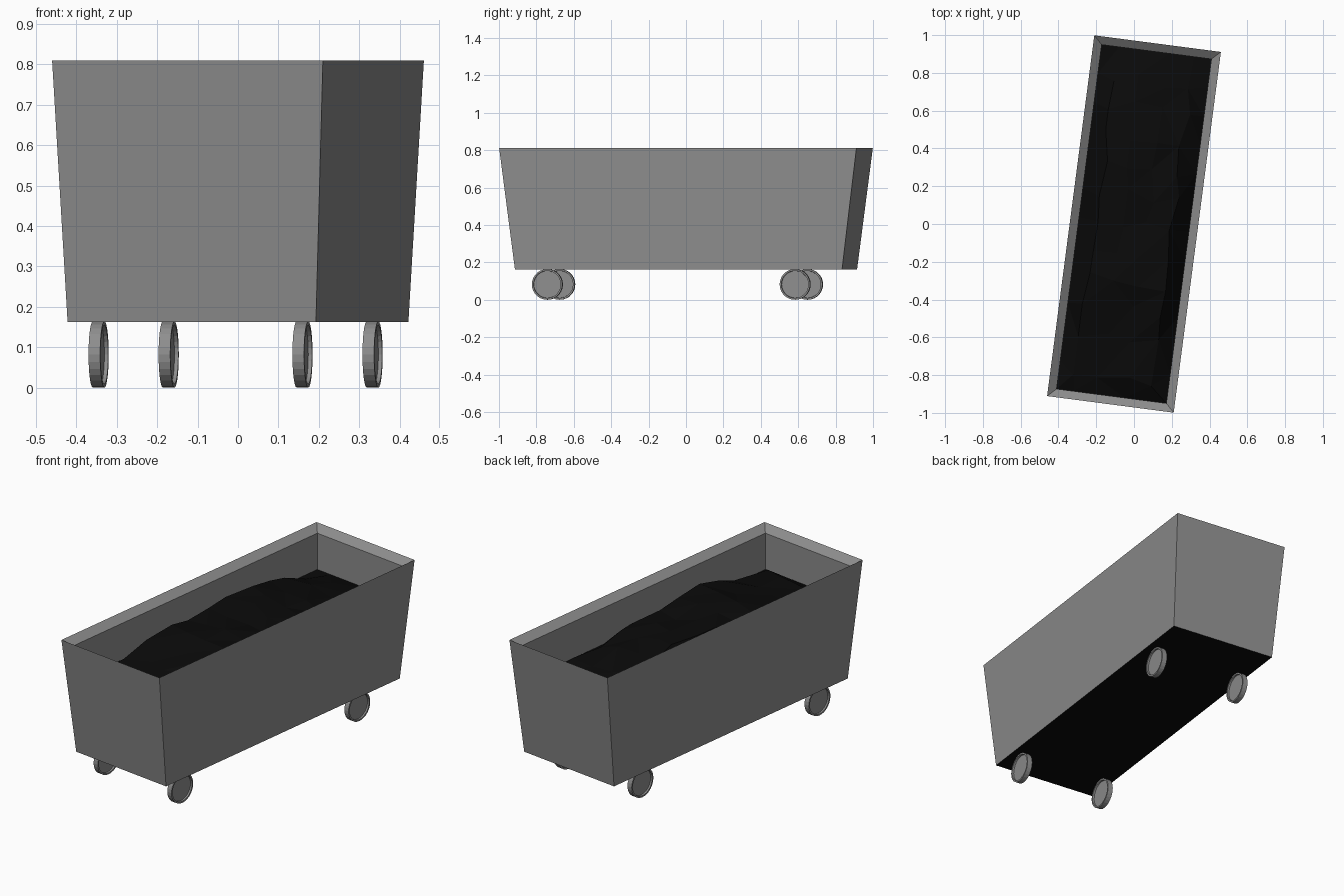
import bpy, bmesh, math, random
from mathutils import Matrix

if "Cube" in bpy.data.objects:
    bpy.data.objects.remove(bpy.data.objects["Cube"])

random.seed(4)
TURN = Matrix.Rotation(math.radians(-7.46), 4, 'Z')   # whole cart sits slightly turned


def material(name, value):
    m = bpy.data.materials.new(name)
    m.diffuse_color = (value, value, value, 1)
    m.use_nodes = True
    m.node_tree.nodes["Principled BSDF"].inputs["Base Color"].default_value = m.diffuse_color
    return m


black = material("black", 0.003)
grey = material("grey", 0.27)


def finish(bm, name, mats=(), offset=(0, 0, 0)):
    mesh = bpy.data.meshes.new(name)
    bm.to_mesh(mesh)
    bm.free()
    for m in mats:
        mesh.materials.append(m)
    obj = bpy.data.objects.new(name, mesh)
    obj.matrix_world = TURN @ Matrix.Translation(offset)
    bpy.context.collection.objects.link(obj)
    return obj


def loft(bm, rings):
    """Join rings of vertices into a strip and cap both ends."""
    n = len(rings[0])
    vs = [[bm.verts.new(p) for p in r] for r in rings]
    for a, b in zip(vs, vs[1:]):
        for i in range(n):
            j = (i + 1) % n
            bm.faces.new((a[i], a[j], b[j], b[i]))
    bottom = bm.faces.new(vs[0][::-1])
    bm.faces.new(vs[-1])
    return bottom


# Tub: outer taper, rim sloping inward, upright inner walls, floor
bm = bmesh.new()
sections = [(0.31, 0.882, 0.163), (0.338, 0.963, 0.81),
            (0.293, 0.919, 0.777), (0.293, 0.919, 0.5)]
underside = loft(bm, [[(-w, -l, z), (w, -l, z), (w, l, z), (-w, l, z)]
                      for w, l, z in sections])
underside.material_index = 1
finish(bm, "tub", (grey, black))

# Coal: faceted heap, level along the walls and rising to uneven lumps inside
BORDER = 0.573
cols = [-0.293, -0.2, -0.07, 0.07, 0.2, 0.293]
left_height = [.57, .60, .63, .66, .69, .70, .72, .74, .74, .71, .67, .62, .57]
right_height = [.57, .64, .65, .69, .73, .71, .68, .66, .65, .64, .62, .60, .57]
NX, NY = len(cols), len(left_height)
bm = bmesh.new()
grid = []
for j in range(NY):
    row = []
    for i, x in enumerate(cols):
        u = (x + 0.293) / 0.586
        y = -0.919 + 1.838 * j / (NY - 1)
        z = BORDER
        if 0 < i < NX - 1 and 0 < j < NY - 1:
            z = left_height[j] * (1 - u) + right_height[j] * u
            z += random.uniform(-0.012, 0.012)
            x += random.uniform(-0.02, 0.02)
            y += random.uniform(-0.03, 0.03) - (0.06 if j == 1 else 0)
        row.append(bm.verts.new((x, y, z)))
    grid.append(row)
for a, b in zip(grid, grid[1:]):
    for i in range(NX - 1):
        bm.faces.new((a[i], a[i + 1], b[i + 1], b[i]))
bmesh.ops.triangulate(bm, faces=bm.faces[:])
finish(bm, "coal", (black,))

# Wheels: thin discs with a recessed face inside a narrow rim on each side
R, SIDES = 0.082, 28
profile = [(-0.005, 0.072), (-0.0145, 0.073), (-0.0145, R),
           (0.0145, R), (0.0145, 0.073), (0.005, 0.072)]
for end, y in (("front", -0.714), ("back", 0.622)):
    for side, x in (("left", -0.2545), ("right", 0.2545)):
        bm = bmesh.new()
        loft(bm, [[(px, r * math.cos(2 * math.pi * k / SIDES),
                    r * math.sin(2 * math.pi * k / SIDES)) for k in range(SIDES)]
                  for px, r in profile])
        bmesh.ops.recalc_face_normals(bm, faces=bm.faces[:])
        finish(bm, f"{end}_{side}_wheel", (grey,), (x, y, R))
